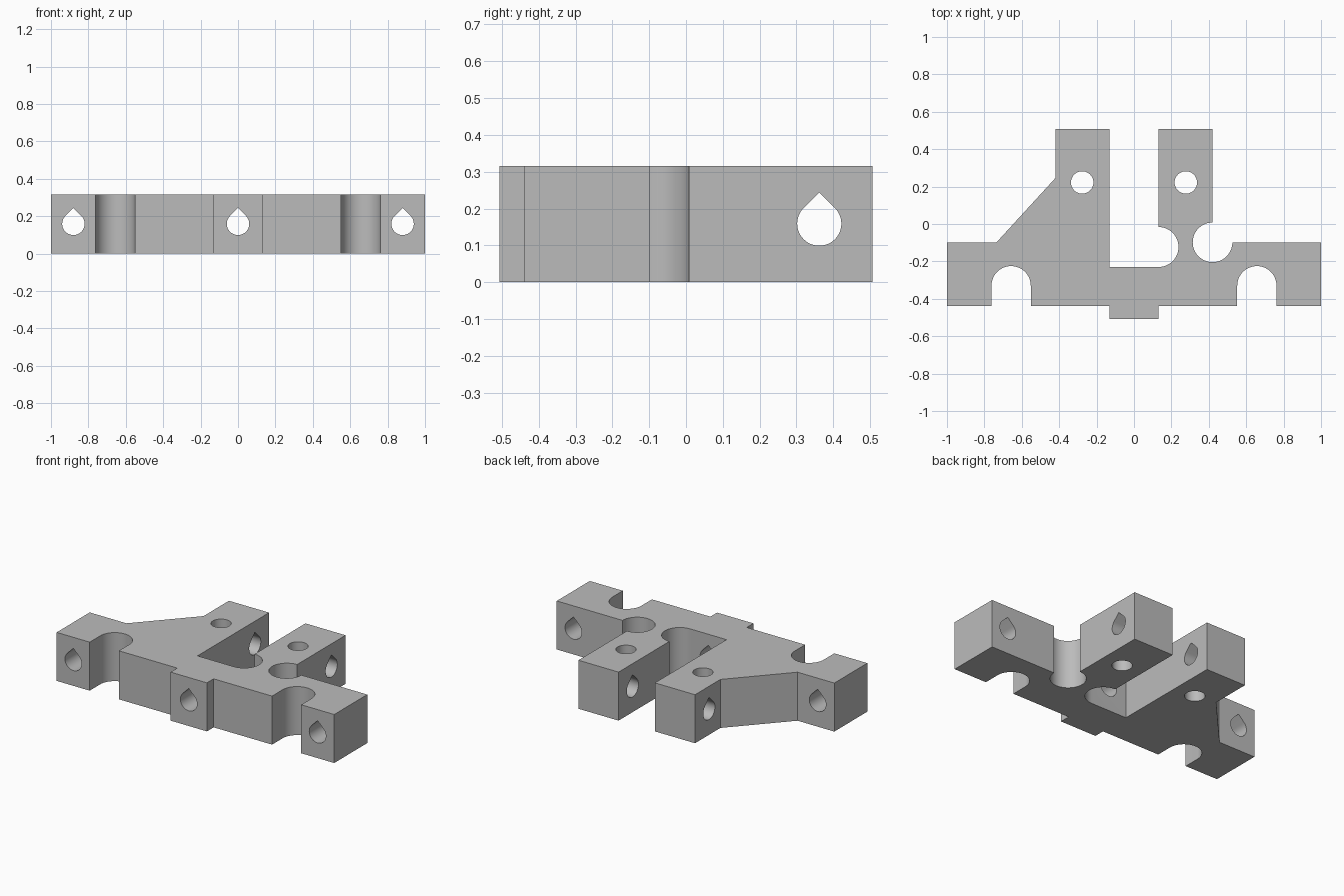
import bpy, bmesh
from math import cos, sin, radians
from mathutils import Matrix

if "Cube" in bpy.data.objects:
    bpy.data.objects.remove(bpy.data.objects["Cube"])

HEIGHT = 0.316
HOLE_R = 0.06


def arc(cx, cy, r, start, end, steps):
    """Points of an arc, angles in degrees."""
    angles = [radians(start + (end - start) * i / steps) for i in range(steps + 1)]
    return [(cx + r * cos(a), cy + r * sin(a)) for a in angles]


def prism(name, outline, z0, z1, matrix=Matrix()):
    """Extrude a flat outline from z0 to z1, then place it."""
    bm = bmesh.new()
    face = bm.faces.new([bm.verts.new((x, y, z0)) for x, y in outline])
    ext = bmesh.ops.extrude_face_region(bm, geom=[face])
    top = [v for v in ext["geom"] if isinstance(v, bmesh.types.BMVert)]
    bmesh.ops.translate(bm, verts=top, vec=(0, 0, z1 - z0))
    bmesh.ops.recalc_face_normals(bm, faces=bm.faces)
    bm.transform(matrix)
    mesh = bpy.data.meshes.new(name)
    bm.to_mesh(mesh)
    bm.free()
    obj = bpy.data.objects.new(name, mesh)
    bpy.context.collection.objects.link(obj)
    return obj


# Bracket outline, anticlockwise from the front left corner
outline = [(-1, -0.438)]
outline += [(-0.762, -0.438)] + arc(-0.657, -0.33, 0.105, 180, 0, 32) + [(-0.552, -0.438)]
outline += [(-0.131, -0.438), (-0.131, -0.507), (0.131, -0.507), (0.131, -0.438)]  # front tab
outline += [(0.552, -0.438)] + arc(0.657, -0.33, 0.105, 180, 0, 32) + [(0.762, -0.438)]
outline += [(1, -0.438), (1, -0.098)]
outline += arc(0.42, -0.098, 0.106, 0, -270, 48)      # outer flexure relief
outline += [(0.42, 0.507), (0.131, 0.507)]
outline += arc(0.131, -0.123, 0.107, 90, -90, 32)     # inner flexure relief
outline += [(-0.131, -0.23), (-0.131, 0.507), (-0.42, 0.507)]
outline += [(-0.42, 0.246), (-0.735, -0.098), (-1, -0.098)]
bracket = prism("clamp_bracket", outline, 0, HEIGHT)

# Hole cutters: round ones run vertically, teardrops run along y or x
circle = arc(0, 0, HOLE_R, 0, 360, 40)[:-1]
teardrop = arc(0, 0, HOLE_R, 135, 405, 36) + [(0, HOLE_R * 2 ** 0.5)]
along_y = Matrix.Rotation(radians(90), 4, 'X')
along_x = Matrix.Rotation(radians(90), 4, 'Z') @ along_y
cutters = [prism("bolt_hole", circle, -0.1, 0.5, Matrix.Translation((x, 0.222, 0)))
           for x in (-0.277, 0.277)]
cutters += [prism("front_hole", teardrop, -0.7, 0.7, Matrix.Translation((x, 0, 0.159)) @ along_y)
            for x in (-0.88, 0, 0.88)]
cutters.append(prism("clamp_hole", teardrop, -0.7, 0.7,
                     Matrix.Translation((0, 0.362, 0.159)) @ along_x))

# Cut the holes
bpy.context.view_layer.objects.active = bracket
bracket.select_set(True)
for cutter in cutters:
    mod = bracket.modifiers.new("hole", 'BOOLEAN')
    mod.operation = 'DIFFERENCE'
    mod.solver = 'EXACT'
    mod.object = cutter
    bpy.ops.object.modifier_apply(modifier=mod.name)
    bpy.data.objects.remove(cutter)

# Single grey finish, smooth only on curved walls
grey = bpy.data.materials.new("plain grey")
grey.diffuse_color = (0.5, 0.5, 0.5, 1)
grey.use_nodes = True
grey.node_tree.nodes["Principled BSDF"].inputs["Base Color"].default_value = grey.diffuse_color
bracket.data.materials.clear()
bracket.data.materials.append(grey)
bpy.ops.object.shade_smooth_by_angle(angle=radians(30))
